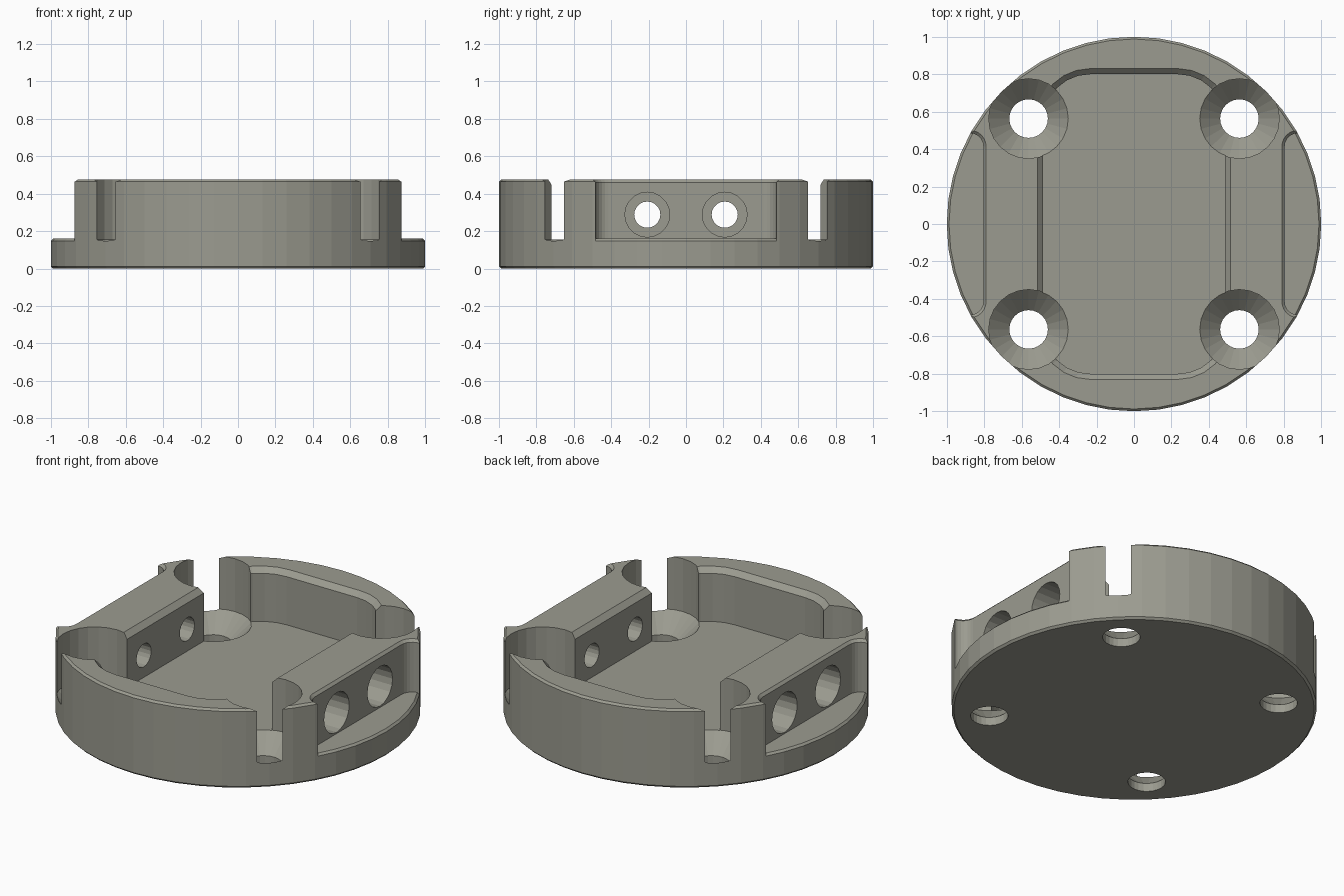
import bpy, bmesh
from math import cos, sin, pi
from mathutils import Matrix

if "Cube" in bpy.data.objects:
    bpy.data.objects.remove(bpy.data.objects["Cube"])


# Solid made by stacking matching loops of (x, y) at given heights
def loft(name, layers, matrix=None):
    bm = bmesh.new()
    rings = [[bm.verts.new((x, y, z)) for x, y in loop] for loop, z in layers]
    n = len(rings[0])
    for a, b in zip(rings, rings[1:]):
        for i in range(n):
            j = (i + 1) % n
            bm.faces.new((a[i], a[j], b[j], b[i]))
    bm.faces.new(rings[0][::-1])
    bm.faces.new(rings[-1])
    if matrix:
        bm.transform(matrix)
    bmesh.ops.recalc_face_normals(bm, faces=bm.faces)
    mesh = bpy.data.meshes.new(name)
    bm.to_mesh(mesh)
    bm.free()
    obj = bpy.data.objects.new(name, mesh)
    bpy.context.collection.objects.link(obj)
    return obj


def circle(r, n):
    return [(r * cos(2 * pi * i / n), r * sin(2 * pi * i / n)) for i in range(n)]


def turned(name, profile, n, matrix=None):
    return loft(name, [(circle(r, n), z) for r, z in profile], matrix)


def rounded(hx, hy, r, cx=0.0, steps=6):
    pts = []
    for k, (sx, sy) in enumerate(((1, 1), (-1, 1), (-1, -1), (1, -1))):
        for i in range(steps + 1):
            a = pi / 2 * (k + i / steps)
            pts.append((cx + sx * (hx - r) + r * cos(a), sy * (hy - r) + r * sin(a)))
    return pts


def cut(target, cutter):
    cutter.hide_render = True
    mod = target.modifiers.new("cut", 'BOOLEAN')
    mod.operation, mod.solver, mod.object = 'DIFFERENCE', 'EXACT', cutter
    bpy.context.view_layer.objects.active = target
    bpy.ops.object.modifier_apply(modifier=mod.name)
    bpy.data.objects.remove(cutter)


# Round body with chamfered rims
body = turned("flange_body", [(0.988, 0), (1, 0.012), (1, 0.464), (0.988, 0.476)], 48)
metal = bpy.data.materials.new("dark_metal")
metal.diffuse_color = (0.33, 0.33, 0.28, 1)
metal.use_nodes = True
metal.node_tree.nodes["Principled BSDF"].inputs["Base Color"].default_value = metal.diffuse_color
body.data.materials.append(metal)

# Central pocket with chamfered mouth
cut(body, loft("pocket_cutter", [
    (rounded(0.485, 0.80, 0.25), 0.155), (rounded(0.485, 0.80, 0.25), 0.446),
    (rounded(0.515, 0.83, 0.28), 0.476), (rounded(0.539, 0.854, 0.304), 0.50)]))

for s in (-1, 1):
    # Side ledges, keeping a chamfer on the ledge's outer rim
    side = loft("side_cutter", [
        (rounded(0.30, 0.485, 0.07, s * 1.105), 0.10),
        (rounded(0.30, 0.485, 0.07, s * 1.105), 0.461),
        (rounded(0.315, 0.50, 0.085, s * 1.105), 0.476),
        (rounded(0.339, 0.524, 0.109, s * 1.105), 0.50)])
    cut(side, turned("ledge_shape", [(1.098, 0.05), (0.988, 0.16)], 48))
    cut(body, side)

    for t in (-1, 1):
        # Countersunk screw holes, whose clearance breaks through the wall
        cut(body, turned("screw_cutter", [
            (0.103, -0.1), (0.103, 0.05), (0.213, 0.156), (0.213, 0.6)], 24,
            Matrix.Translation((s * 0.563, t * 0.563, 0))))
        # Counterbored cross holes through the side blocks
        cut(body, turned("cross_cutter", [
            (0.07, 0.3), (0.07, 0.6), (0.12, 0.6), (0.12, 1.1)], 20,
            Matrix.Translation((0, t * 0.207, 0.288)) @ Matrix.Rotation(s * pi / 2, 4, 'Y')))
    # Each cut keeps only the body's own material
    body.data.materials.clear()
    body.data.materials.append(metal)
